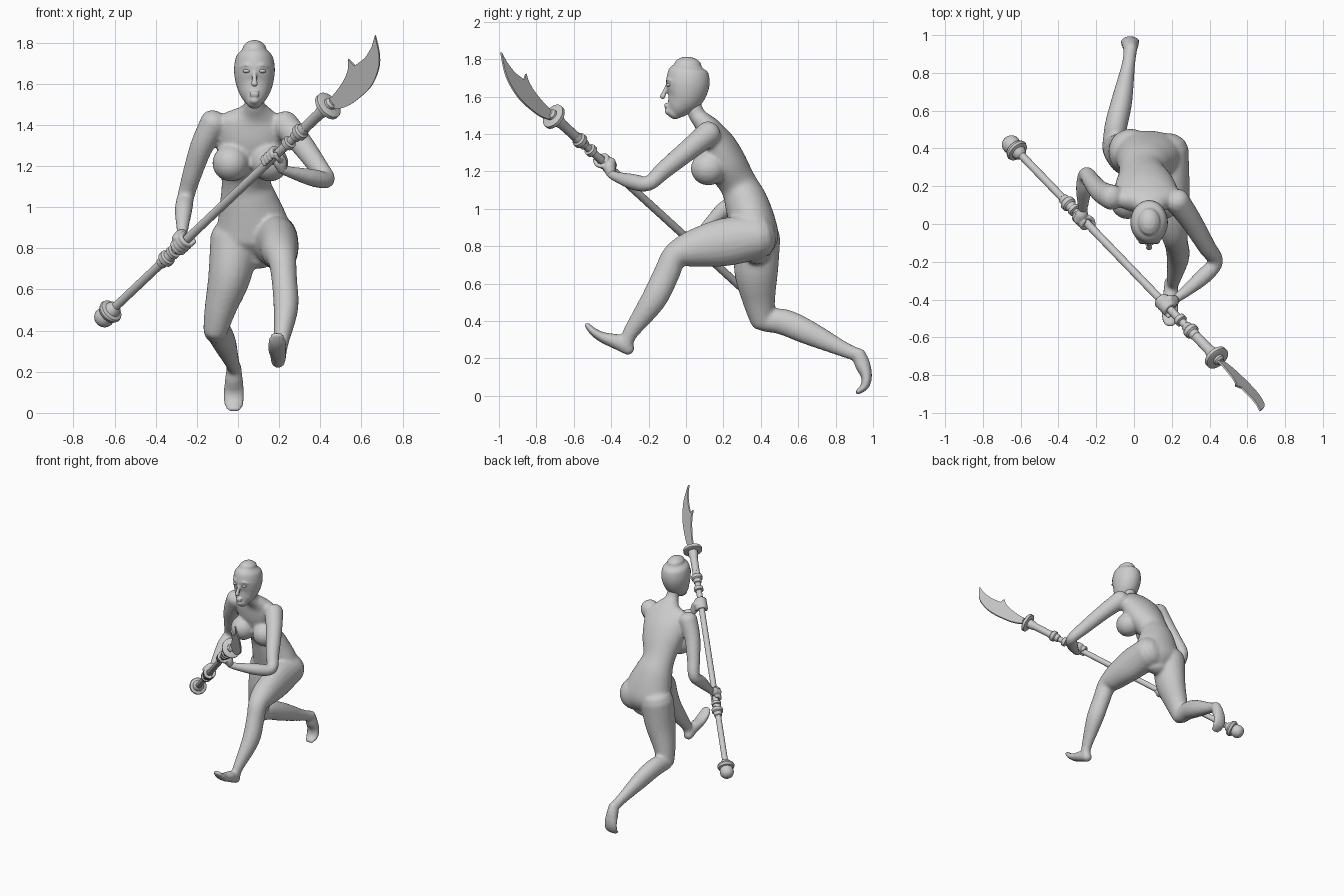
import bpy, bmesh, math
from mathutils import Vector, Matrix

if "Cube" in bpy.data.objects:
    bpy.data.objects.remove(bpy.data.objects["Cube"])

X = Vector((1, 0, 0))
# polearm frame: d runs along the shaft, b is the blade's back direction
P0, D, GUARD = Vector((-.65, .42, .465)), Vector((1.09, -1.13, 1.03)).normalized(), 1.878
B = Vector((-.59, .15, .79))
B = (B - D * B.dot(D)).normalized()
N = D.cross(B)


def spline(rows, n=5):
    """Catmull-Rom through rows of equal length."""
    out = []
    for i in range(len(rows) - 1):
        a, b, c, d = (rows[max(0, min(len(rows) - 1, i + k))] for k in (-1, 0, 1, 2))
        for j in range(n):
            t = j / n
            out.append([.5 * (2 * q + (r - p) * t + (2 * p - 5 * q + 4 * r - s) * t * t
                              + (3 * q - p - 3 * r + s) * t ** 3) for p, q, r, s in zip(a, b, c, d)])
    return out + [list(rows[-1])]


def loft(bm, rows, seg=20, n=5):
    """Closed tube through rows (x, y, z, r) or (x, y, z, rx, ry) with rounded ends."""
    rows = spline([tuple(r) if len(r) == 5 else tuple(r) + (r[3],) for r in rows], n)
    pts = [Vector(r[:3]) for r in rows]
    rings = []
    for i, r in enumerate(rows):
        t = (pts[min(i + 1, len(pts) - 1)] - pts[max(i - 1, 0)]).normalized()
        rings.append((pts[i], t, max(r[3], .003), max(r[4], .003)))

    def dome(ring, sign):
        p, t, a, b = ring
        return [(p + t * sign * min(a, b) * .8 * math.sin(g), t, a * math.cos(g), b * math.cos(g))
                for g in (.5, 1.0, 1.4)]
    rings = dome(rings[0], -1)[::-1] + rings + dome(rings[-1], 1)
    loops = []
    for p, t, a, b in rings:
        u = (X - t * t.x).normalized()
        v = t.cross(u)
        loops.append([bm.verts.new(p + u * a * math.cos(k * math.tau / seg) + v * b * math.sin(k * math.tau / seg))
                      for k in range(seg)])
    for l, m in zip(loops, loops[1:]):
        for k in range(seg):
            bm.faces.new((l[k], l[(k + 1) % seg], m[(k + 1) % seg], m[k]))
    bm.faces.new(loops[0][::-1])
    bm.faces.new(loops[-1])


def ball(bm, c, r):
    bmesh.ops.create_uvsphere(bm, u_segments=24, v_segments=14, radius=1,
                              matrix=Matrix.Translation(c) @ Matrix.Diagonal((*r, 1)))


def finish(name, bm, voxel=0, smooth=0, angle=35):
    bmesh.ops.recalc_face_normals(bm, faces=bm.faces[:])
    me = bpy.data.meshes.new(name)
    bm.to_mesh(me)
    bm.free()
    ob = bpy.data.objects.new(name, me)
    bpy.context.collection.objects.link(ob)
    if voxel:
        m = ob.modifiers.new("fuse", 'REMESH')
        m.mode, m.voxel_size, m.use_smooth_shade = 'VOXEL', voxel, True
        s = ob.modifiers.new("soften", 'SMOOTH')
        s.factor, s.iterations = .5, smooth
    else:
        bpy.ops.object.select_all(action='DESELECT')
        ob.select_set(True)
        bpy.context.view_layer.objects.active = ob
        bpy.ops.object.shade_smooth_by_angle(angle=math.radians(angle))
    return ob


# body: torso, limbs and feet fused into one skin
bm = bmesh.new()
loft(bm, [(.065, .38, .76, .12, .07), (.075, .375, .83, .19, .12), (.07, .355, .92, .175, .125),
          (.05, .32, 1.04, .14, .115), (.04, .28, 1.13, .12, .10), (.055, .215, 1.24, .155, .11),
          (.065, .165, 1.34, .17, .10), (.075, .125, 1.42, .165, .072), (.08, .095, 1.46, .095, .055),
          (.08, .06, 1.50, .05, .045), (.08, .03, 1.57, .045, .045)], 28)
for x in (-.035, .155):
    ball(bm, (x, .12, 1.215), (.09, .095, .09))
# forward leg and foot
loft(bm, [(.17, .385, .85, .12), (.195, .2, .82, .10, .128), (.205, .03, .785, .088, .098),
          (.215, -.06, .745, .07), (.225, -.105, .65, .062, .07), (.233, -.175, .51, .06, .068),
          (.21, -.295, .34, .036, .042), (.2, -.32, .27, .034)])
loft(bm, [(.195, -.305, .25, .035), (.195, -.36, .285, .04, .042), (.19, -.44, .31, .045, .03),
          (.19, -.495, .342, .046, .022), (.19, -.53, .38, .033, .014)])
# trailing leg and foot
loft(bm, [(-.015, .385, .85, .12), (-.04, .375, .67, .105, .118), (-.085, .39, .51, .078, .088),
          (-.11, .41, .40, .06, .066)])
loft(bm, [(-.11, .42, .40, .058), (-.095, .52, .395, .06, .07), (-.065, .65, .34, .056, .066),
          (-.03, .84, .25, .036, .042), (-.02, .92, .218, .036)])
loft(bm, [(-.018, .925, .225, .035), (-.02, .943, .17, .043, .042), (-.02, .965, .105, .05, .03),
          (-.02, .955, .05, .05, .022), (-.02, .915, .018, .036, .013)])
# arms
ARMS = {"left": [(.225, .125, 1.405, .068), (.30, .02, 1.32, .058), (.385, -.12, 1.205, .048),
                 (.432, -.20, 1.135, .04), (.365, -.28, 1.143, .043), (.25, -.375, 1.172, .028),
                 (.215, -.40, 1.185, .025)],
        "right": [(-.115, .14, 1.415, .068), (-.175, .17, 1.3, .057), (-.22, .22, 1.17, .048),
                  (-.253, .26, 1.055, .042), (-.265, .19, .985, .043), (-.27, .10, .895, .029),
                  (-.27, .075, .87, .025)]}
for rows in ARMS.values():
    loft(bm, rows)
finish("body", bm, .011, 5)

# head with nose, lips, brow and ears left plain
bm = bmesh.new()
loft(bm, [(.08, .01, 1.765, .06, .075), (.08, .008, 1.735, .088, .105), (.08, .01, 1.68, .099, .117),
          (.08, .002, 1.63, .096, .11), (.08, -.015, 1.585, .085, .093), (.08, -.045, 1.54, .063, .063),
          (.08, -.066, 1.515, .04, .043)], 32)
loft(bm, [(.08, -.098, 1.665, .009), (.08, -.115, 1.625, .012), (.08, -.126, 1.598, .018, .015)], 12)
for z in (1.557, 1.545):
    ball(bm, (.08, -.105, z), (.026, .012, .007))
ball(bm, (.08, -.09, 1.52), (.026, .024, .02))
for s in (-1, 1):
    loft(bm, [(.08 + s * .015, -.1, 1.685, .007), (.08 + s * .04, -.097, 1.692, .007),
              (.08 + s * .065, -.078, 1.682, .005)], 10)
finish("head", bm, .006, 4)

white = bpy.data.materials.new("eye_white")
white.diffuse_color = (.95, .95, .95, 1)
white.use_nodes = True
white.node_tree.nodes["Principled BSDF"].inputs["Base Color"].default_value = white.diffuse_color
for side, s in (("right", -1), ("left", 1)):
    bm = bmesh.new()
    ball(bm, (.08 + s * .038, -.092, 1.662), (.019, .015, .009))
    finish(side + "_eye", bm).data.materials.append(white)

# hands: palm, thumb and four curled fingers around the shaft
for side, s0 in (("left", 1.41), ("right", .655)):
    bm = bmesh.new()
    c = P0 + D * s0
    wrist = Vector(ARMS[side][-1][:3])
    out = wrist - c
    out = (out - D * out.dot(D)).normalized()
    around = D.cross(out)
    knuckle = c + out * .012 + around * .034
    loft(bm, [(*wrist, .025), (*(c + out * .04 + around * .012), .034), (*knuckle, .026)], 14)
    for k in range(4):
        f = c + D * (k - 1.5) * .023
        loft(bm, [(*(f + (out * math.cos(g) + around * math.sin(g)) * .033), .0125)
                  for g in (.6, 1.3, 2.0, 2.8, 3.6, 4.3)], 10, 3)
    loft(bm, [(*(c + D * (.02 + .012 * k) + (out * math.cos(g) + around * math.sin(g)) * .034), .0135 - .001 * k)
              for k, g in enumerate((.2, -.6, -1.4, -2.1))], 10, 3)
    finish(side + "_hand", bm, .005, 2)


# polearm: turned parts revolved about the shaft
def turned(name, profile, seg=24, squash=1):
    bm = bmesh.new()
    loops = [[bm.verts.new(P0 + D * s + B * r * math.cos(k * math.tau / seg)
                           + N * r * squash * math.sin(k * math.tau / seg)) for k in range(seg)]
             for s, r in profile]
    for l, m in zip(loops, loops[1:]):
        for k in range(seg):
            bm.faces.new((l[k], l[(k + 1) % seg], m[(k + 1) % seg], m[k]))
    bm.faces.new(loops[0][::-1])
    bm.faces.new(loops[-1])
    finish(name, bm)


turned("shaft", [(.04, .021), (1.87, .021)])
turned("pommel", [(-.047 * math.cos(a * .26), .003 + .047 * math.sin(a * .26)) for a in range(8)]
       + [(.03, .044), (.034, .055), (.05, .062), (.062, .058), (.068, .04), (.09, .032), (.1, .02)])
collar = [(-.05, .02), (-.045, .027), (-.02, .03), (-.012, .04), (.012, .04), (.02, .03), (.045, .027), (.05, .02)]
for name, s in (("lower_collar", .52), ("upper_collar", 1.64)):
    turned(name, [(s + a, r) for a, r in collar])
turned("lower_ring", [(.56, .022), (.565, .034), (.585, .034), (.59, .022)])
turned("upper_ring", [(1.525, .022), (1.53, .033), (1.555, .033), (1.56, .022)])
turned("blade_sleeve", [(1.66, .026), (1.8, .027), (1.83, .034), (1.86, .034), (1.9, .03), (1.91, .018)])
turned("guard", [(1.858, .062), (1.863, .072), (1.882, .072), (1.888, .062)], 32, .92)

# blade: curved cutting edge, spiked back
edge = spline([(.015, -.028), (.05, -.052), (.13, -.074), (.272, -.077), (.378, -.04), (.438, .012), (.487, .0925)])
back = (spline([(.432, .064), (.358, .047), (.275, .054)], 4)
        + spline([(.268, .1), (.235, .066), (.174, .039), (.08, .022), (.015, .022)], 4))
bm = bmesh.new()
for w in (-.005, .005):
    bm.faces.new([bm.verts.new(P0 + D * (GUARD + u) + B * v + N * w) for u, v in edge + back])
bm.verts.ensure_lookup_table()
n = len(edge + back)
for k in range(n):
    j = (k + 1) % n
    bm.faces.new((bm.verts[k], bm.verts[j], bm.verts[j + n], bm.verts[k + n]))
finish("blade", bm)
